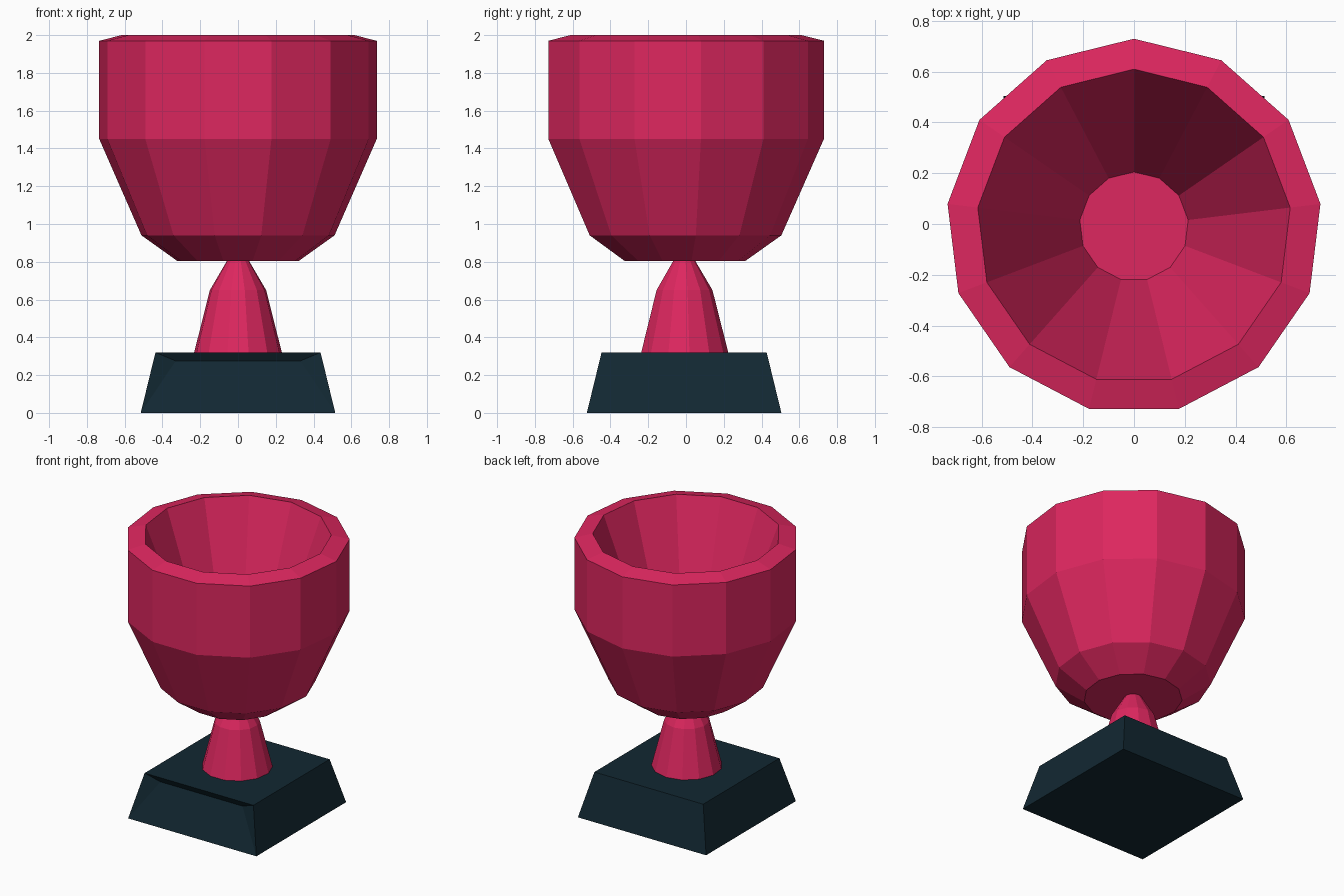
import bpy, bmesh
from math import sin, cos, tau

SIDES = 13
CENTRE_Y = -0.01

cube = bpy.data.objects.get("Cube")
if cube:
    bpy.data.objects.remove(cube, do_unlink=True)


def material(name, colour):
    mat = bpy.data.materials.new(name)
    mat.use_nodes = True
    mat.diffuse_color = colour
    mat.node_tree.nodes["Principled BSDF"].inputs["Base Color"].default_value = colour
    return mat


def finish(bm, name, mat):
    bmesh.ops.recalc_face_normals(bm, faces=bm.faces)
    mesh = bpy.data.meshes.new(name)
    bm.to_mesh(mesh)
    bm.free()
    mesh.materials.append(mat)
    obj = bpy.data.objects.new(name, mesh)
    bpy.context.collection.objects.link(obj)
    return obj


def lathe(name, profile, mat):
    """Closed faceted solid from (radius, height) rings, one corner facing the back."""
    bm = bmesh.new()
    rings = [[bm.verts.new((r * sin(i * tau / SIDES), CENTRE_Y + r * cos(i * tau / SIDES), z))
              for i in range(SIDES)] for r, z in profile]
    for low, high in zip(rings, rings[1:]):
        for i in range(SIDES):
            j = (i + 1) % SIDES
            bm.faces.new((low[i], low[j], high[j], high[i]))
    bm.faces.new(rings[0])
    bm.faces.new(rings[-1])
    return finish(bm, name, mat)


crimson = material("crimson", (0.73, 0.02, 0.115, 1))
dark_teal = material("dark teal", (0.006, 0.021, 0.032, 1))

# Bowl: outside from the underside up, over the sloped rim, down to the inner floor
lathe("cup_bowl", [(0.325, 0.805), (0.515, 0.94), (0.74, 1.45), (0.74, 1.97),
                   (0.62, 2.0), (0.215, 0.92)], crimson)

# Stem: flared foot and narrowing neck
lathe("cup_stem", [(0.235, 0.315), (0.15, 0.65), (0.05, 0.82)], crimson)

# Base: tapered block
bm = bmesh.new()
bmesh.ops.create_cube(bm, size=1)
for v in bm.verts:
    half = 0.437 if v.co.z > 0 else 0.515
    v.co = (2 * half * v.co.x, 2 * half * v.co.y + CENTRE_Y, 0.32 if v.co.z > 0 else 0)

# Front of the base: panel sunk in below an undercut top edge
front = min(bm.faces, key=lambda f: f.calc_center_median().y)
corner = {(v.co.x > 0, v.co.z > 0.1): v for v in front.verts}
bm.faces.remove(front)
sunk = {side: bm.verts.new((0.33 if side else -0.33, -0.42, 0.275)) for side in (False, True)}
bm.faces.new((corner[False, True], corner[True, True], sunk[True], sunk[False]))
bm.faces.new((corner[False, False], corner[True, False], sunk[True], sunk[False]))
for side in (False, True):
    bm.faces.new((corner[side, False], corner[side, True], sunk[side]))
finish(bm, "base_block", dark_teal)
